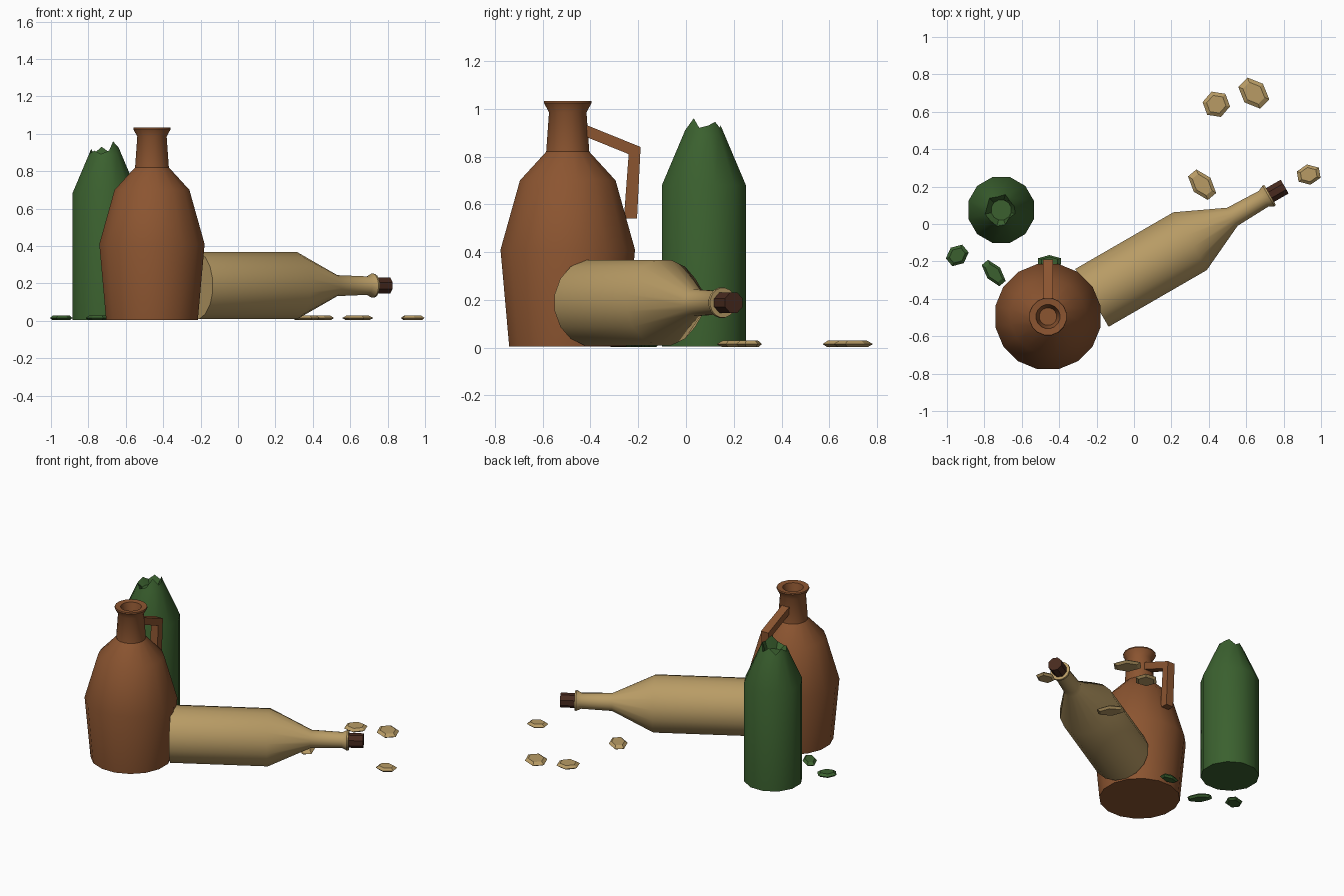
import bpy, bmesh
from math import sin, cos, pi, radians
from mathutils import Vector

cube = bpy.data.objects.get("Cube")
if cube:
    bpy.data.objects.remove(cube, do_unlink=True)


def material(name, r, g, b):
    mat = bpy.data.materials.new(name)
    mat.use_nodes = True
    mat.diffuse_color = (r, g, b, 1)
    bsdf = next(n for n in mat.node_tree.nodes if n.type == 'BSDF_PRINCIPLED')
    bsdf.inputs["Base Color"].default_value = (r, g, b, 1)
    return mat


clay = material("clay brown", .26, .09, .03)
tan = material("tan glass", .48, .33, .13)
green = material("bottle green", .043, .118, .028)
cork_brown = material("cork brown", .065, .023, .013)


def finish(name, bm, mat, smooth=None):
    bmesh.ops.recalc_face_normals(bm, faces=bm.faces[:])
    mesh = bpy.data.meshes.new(name)
    bm.to_mesh(mesh)
    bm.free()
    mesh.materials.append(mat)
    obj = bpy.data.objects.new(name, mesh)
    bpy.context.collection.objects.link(obj)
    if smooth:
        bpy.ops.object.select_all(action='DESELECT')
        obj.select_set(True)
        bpy.context.view_layer.objects.active = obj
        bpy.ops.object.shade_smooth_by_angle(angle=radians(smooth))
    return obj


def lathe(profile, sides):
    """Rings of (radius, height) bridged by quads, capped at both ends."""
    bm = bmesh.new()
    rings = []
    for r, z in profile:
        angles = [2 * pi * (j + .5) / sides for j in range(sides)]
        rings.append([bm.verts.new((r * cos(a), r * sin(a), z)) for a in angles])
    for low, high in zip(rings, rings[1:]):
        for j in range(sides):
            k = (j + 1) % sides
            bm.faces.new((low[j], low[k], high[k], high[j]))
    bm.faces.new(rings[0][::-1])
    bm.faces.new(rings[-1])
    return bm, rings


# Clay jug with a hollow mouth
bm, _ = lathe([(.25, .005), (.287, .41), (.204, .70), (.092, .82), (.08, .985),
               (.102, 1.025), (.1, 1.033), (.065, 1.03), (.047, .94)], 16)
jug = finish("jug", bm, clay, 35)
jug.location = (-.46, -.495, 0)

# Angular jug handle, a flat outline given thickness
bm = bmesh.new()
outline = [(-.425, .935), (-.19, .84), (-.205, .54), (-.26, .54), (-.24, .81), (-.425, .885)]
face = bm.faces.new([bm.verts.new((-.487, y, z)) for y, z in outline])
extruded = bmesh.ops.extrude_face_region(bm, geom=[face])["geom"]
bmesh.ops.translate(bm, vec=(.054, 0, 0),
                    verts=[v for v in extruded if isinstance(v, bmesh.types.BMVert)])
finish("jug_handle", bm, clay)

# Green bottle with a broken, jagged neck
bm, rings = lathe([(.182, .005), (.182, .68), (.09, .89), (.07, .93), (.055, .87)], 12)
breaks = [.93, .945, .90, .93, .892, .92, .892, .91, .892, .91, .96, .92]
for vert, height in zip(rings[3], breaks):
    radius = .09 - (height - .89) * .43
    vert.co = Vector((vert.co.x, vert.co.y, 0)).normalized() * radius
    vert.co.z = height
broken = finish("broken_bottle", bm, green, 35)
broken.location = (-.71, .075, 0)

# Tan bottle lying on its side, with its cork
bm, _ = lathe([(.182, 0), (.182, .606), (.057, .867), (.05, 1.06),
               (.065, 1.09), (.063, 1.1), (.04, 1.1)], 16)
lying = finish("lying_bottle", bm, tan, 35)
bm, _ = lathe([(.046, 1.08), (.046, 1.19)], 8)
cork = finish("cork", bm, cork_brown)
for obj in (lying, cork):
    obj.location = (-.225, -.395, .188)
    obj.rotation_euler = (0, pi / 2, radians(30))


# Thin glass shards on the ground: centre, half sizes, turn
def shard(name, mat, x, y, length, width, turn, sides=6):
    bm, _ = lathe([(.75, 0), (1, .012), (.7, .026)], sides)
    obj = finish(name, bm, mat)
    obj.scale = (length, width, 1)
    obj.rotation_euler.z = radians(turn)
    obj.location = (x, y, .003)


shard("tan_shard_a", tan, .44, .64, .075, .072, 20)
shard("tan_shard_b", tan, .64, .70, .095, .07, -45)
shard("tan_shard_c", tan, .364, .21, .095, .058, -50)
shard("tan_shard_d", tan, .934, .264, .069, .055, 10)
shard("green_shard_a", green, -.945, -.168, .066, .054, 40)
shard("green_shard_b", green, -.75, -.262, .085, .044, -50)
shard("green_shard_c", green, -.452, -.2, .07, .034, 0)
